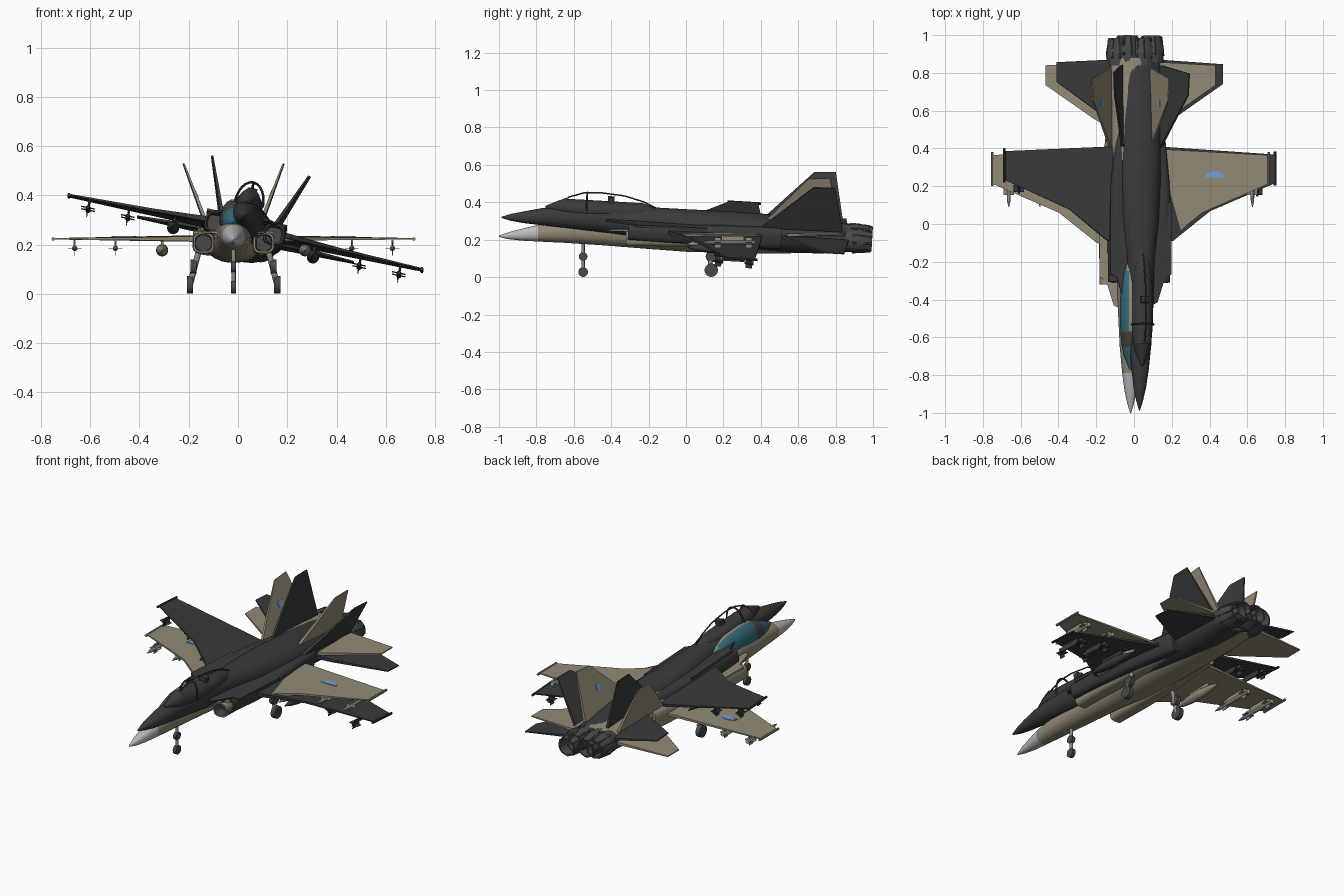
import bpy, bmesh, math
from mathutils import Vector, Matrix

if "Cube" in bpy.data.objects:
    bpy.data.objects.remove(bpy.data.objects["Cube"])


def material(name, rgb):
    m = bpy.data.materials.new(name)
    m.diffuse_color = (*rgb, 1)
    m.use_nodes = True
    m.node_tree.nodes["Principled BSDF"].inputs["Base Color"].default_value = m.diffuse_color
    return m


TAN = material("tan_paint", (0.29, 0.255, 0.18))
DARK = material("charcoal_paint", (0.043, 0.043, 0.043))
PALE = material("pale_grey", (0.5, 0.5, 0.49))
GLASS = material("teal_glass", (0.035, 0.15, 0.2))
BLUE = material("sky_blue", (0.16, 0.36, 0.72))
METAL = material("engine_grey", (0.065, 0.065, 0.065))
frame = Matrix()  # placement of the aircraft being built


def finish(name, bm, mats, rule=None, smooth=True):
    bmesh.ops.recalc_face_normals(bm, faces=bm.faces)
    if rule:
        for f in bm.faces:
            f.material_index = rule(f.calc_center_median())
    me = bpy.data.meshes.new(name)
    bm.to_mesh(me)
    bm.free()
    for m in mats:
        me.materials.append(m)
    ob = bpy.data.objects.new(name, me)
    bpy.context.collection.objects.link(ob)
    ob.matrix_world = frame
    if smooth:
        bpy.ops.object.select_all(action='DESELECT')
        ob.select_set(True)
        bpy.context.view_layer.objects.active = ob
        bpy.ops.object.shade_smooth_by_angle(angle=math.radians(35))
    return ob


def loft(name, rings, mats, n=20, power=1.0, rule=None, smooth=True):
    """Skin rings of (y, centre x, centre z, radius x, radius z)."""
    bm = bmesh.new()
    shape = lambda v: math.copysign(abs(v) ** power, v)
    loops = []
    for y, cx, cz, rx, rz in rings:
        loops.append([bm.verts.new((cx + rx * shape(math.cos(2 * math.pi * (i + .5) / n)), y,
                                    cz + rz * shape(math.sin(2 * math.pi * (i + .5) / n)))) for i in range(n)])
    for a, b in zip(loops, loops[1:]):
        for i in range(n):
            j = (i + 1) % n
            bm.faces.new((a[i], a[j], b[j], b[i]))
    bm.faces.new(loops[0])
    bm.faces.new(loops[-1][::-1])
    return finish(name, bm, mats, rule, smooth)


def slab(name, pts, normal, half, mat):
    """Tapered plate: outline points with a half thickness for each."""
    bm = bmesh.new()
    nrm = Vector(normal).normalized()
    top = [bm.verts.new(Vector(p) + nrm * t) for p, t in zip(pts, half)]
    bot = [bm.verts.new(Vector(p) - nrm * t) for p, t in zip(pts, half)]
    bm.faces.new(top)
    bm.faces.new(bot[::-1])
    for i in range(len(pts)):
        j = (i + 1) % len(pts)
        bm.faces.new((top[i], bot[i], bot[j], top[j]))
    return finish(name, bm, [mat], smooth=False)


def box(name, centre, size, mat):
    bm = bmesh.new()
    bmesh.ops.create_cube(bm, size=1)
    bmesh.ops.scale(bm, vec=size, verts=bm.verts)
    bmesh.ops.translate(bm, vec=centre, verts=bm.verts)
    return finish(name, bm, [mat], smooth=False)


def rod(name, a, b, r, mat, n=12):
    a, b = Vector(a), Vector(b)
    bm = bmesh.new()
    bmesh.ops.create_cone(bm, cap_ends=True, segments=n, radius1=r, radius2=r, depth=(b - a).length)
    q = Vector((0, 0, 1)).rotation_difference(b - a).to_matrix().to_4x4()
    bmesh.ops.transform(bm, matrix=Matrix.Translation((a + b) / 2) @ q, verts=bm.verts)
    return finish(name, bm, [mat])


BODY = [(-1, .003, .215, .222), (-.95, .018, .203, .24), (-.88, .033, .195, .258), (-.79, .045, .19, .28),
        (-.65, .058, .183, .30), (-.45, .068, .17, .315), (-.2, .075, .15, .32), (0, .10, .135, .32),
        (.25, .115, .128, .322), (.45, .115, .126, .318), (.7, .12, .128, .305), (.88, .122, .15, .285)]
CANOPY = [(-.77, .005, .005), (-.7, .035, .038), (-.65, .047, .06), (-.57, .055, .088), (-.48, .058, .095),
          (-.35, .056, .085), (-.25, .045, .06), (-.17, .03, .025)]


def missile(side, x, paint, complete):
    z = .185
    if complete:
        loft("missile", [(y, side * x, z, r, r) for y, r in
                         ((.09, .002), (.12, .009), (.15, .011), (.37, .011))], [PALE], n=10)
    for y in (.17, .335):
        if not complete:
            loft("missile_stub", [(y - .025, side * x, z, .006, .006), (y + .025, side * x, z, .011, .011)],
                 [paint], n=8)
        box("missile_fin_flat", (side * x, y, z), (.056, .035, .003), paint)
        box("missile_fin_upright", (side * x, y, z), (.003, .035, .056), paint)
    box("missile_pylon", (side * x, .25, .205), (.008, .12, .03), paint)


def aircraft(paint, nose_paint, closed):
    # fuselage with nose cone
    loft("fuselage", [(y, 0, (lo + hi) / 2, w, (hi - lo) / 2) for y, w, lo, hi in BODY], [paint, nose_paint],
         n=24, power=.9, rule=lambda c: int(c.y < -.79))
    # cockpit
    if closed:
        def glazing(c):
            if -.65 < c.y < -.57:
                return 2
            return 1 if c.y > -.57 and abs(c.x) < .012 else 0
        loft("canopy", [(y, 0, .29, w, h) for y, w, h in CANOPY], [GLASS, paint, METAL], n=20, rule=glazing)
    else:
        loft("windscreen", [(y, 0, .29, w, h) for y, w, h in CANOPY[:3]], [paint])
        loft("cockpit_sill", [(y, 0, .29, w, min(h, .05)) for y, w, h in CANOPY[2:]], [paint])
        for (y1, w1, h1), (y2, w2, h2) in zip(CANOPY[2:], CANOPY[3:]):
            rod("canopy_rail", (0, y1, .29 + h1), (0, y2, .29 + h2), .004, paint, 8)
        arch = [(.058 * math.cos(k * math.pi / 12), -.55, .29 + .092 * math.sin(k * math.pi / 12))
                for k in range(13)]
        for a, b in zip(arch, arch[1:]):
            rod("canopy_bow", a, b, .005, paint, 8)
        box("seat", (0, -.42, .335), (.04, .035, .06), paint)

    for s in (-1, 1):
        # hollow air intake blending back into the wing root
        loft("intake", [(-.25, s * .122, .207, .03, .03), (-.32, s * .122, .207, .034, .034),
                        (-.32, s * .122, .207, .042, .041), (-.1, s * .122, .21, .046, .046),
                        (.2, s * .115, .215, .045, .055), (.5, s * .09, .215, .04, .06)],
             [paint, METAL], n=16, power=.6, rule=lambda c: int(c.y < -.24 and c.y > -.3 and abs(c.z - .207) < .034))
        # leading edge extension, wing and tip rail
        slab("wing_extension", [(s * x, y, .25) for x, y in
                                ((.05, -.45), (.09, -.43), (.13, -.3), (.165, -.28), (.165, .1), (.05, .1))],
             (0, 0, 1), (.008, .004, .005, .006, .01, .012), paint)
        wing = [(.06, -.13, .014), (.18, -.10, .01), (.38, .06, .006), (.725, .21, .003), (.725, .365, .003),
                (.09, .40, .008), (.06, .25, .016)]
        slab("wing", [(s * x, y, .224) for x, y, t in wing], (0, 0, 1), [t for _, _, t in wing], paint)
        rod("wing_tip_rail", (s * .732, .2, .223), (s * .732, .38, .223), .007, paint, 8)
        # tailplane
        slab("tailplane", [(s * x, y, .225) for x, y in
                           ((.09, .48), (.13, .52), (.2, .56), (.45, .735), (.45, .84), (.1, .86))],
             (0, 0, 1), (.012, .01, .008, .003, .003, .008), paint)
        # outward leaning tail fin
        lean = Vector((s * .25, 0, -.095)).normalized()
        slab("tail_fin", [(s * .103, .39, .27), (s * .2, .655, .525), (s * .205, .77, .53), (s * .11, .825, .275)],
             lean, (.008, .003, .003, .008), paint)
        # engine nozzle with raised petals
        loft("engine_nozzle", [(y, s * .065, .22, r, r) for y, r in
                               ((.84, .062), (.91, .066), (.985, .053), (.985, .045), (.9, .036))],
             [METAL], n=18, smooth=False)
        for k in range(9):
            a = k * math.tau / 9
            c, d = math.cos(a), math.sin(a)
            rod("nozzle_petal", (s * .065 + .063 * c, .88, .22 + .063 * d),
                (s * .065 + .052 * c, .98, .22 + .052 * d), .007, METAL, 6)
        # drop tank on a pylon
        loft("drop_tank", [(y, s * .29, .177, r, r) for y, r in
                           ((.0, .002), (.05, .016), (.11, .024), (.2, .025), (.28, .016), (.34, .002))],
             [paint], n=14)
        box("tank_pylon", (s * .29, .18, .21), (.01, .16, .03), paint)
        for x in (.48, .645):
            missile(s, x, paint, closed)

        if closed:
            # half round wing marking and small fin marking
            half = [(s * .445 + .05 * math.cos(k * math.pi / 10), .245 + .035 * math.sin(k * math.pi / 10), .2315)
                    for k in range(11)]
            slab("wing_marking", half, (0, 0, 1), [.003] * 11, BLUE)
            mark = [Vector((s * .103, 0, .27)) + Vector((s * .1, 0, .255)) * t - lean * .005 + Vector((0, y, 0))
                    for t, y in ((.46, .62), (.58, .62), (.58, .66), (.46, .66))]
            slab("fin_marking", mark, lean, [.003] * 4, BLUE)
            # main landing gear
            rod("main_gear_leg", (s * .14, .13, .18), (s * .176, .13, .04), .012, paint)
            rod("main_gear_knuckle", (s * .15, .135, .11), (s * .175, .135, .11), .03, METAL, 16)
            rod("main_wheel", (s * .164, .135, .037), (s * .19, .135, .037), .036, METAL, 20)
    if closed:
        # nose landing gear
        rod("nose_gear_leg", (0, -.55, .2), (0, -.55, .03), .009, paint)
        rod("nose_gear_lamp", (-.01, -.55, .11), (.01, -.55, .11), .023, METAL, 16)
        rod("nose_wheel", (-.01, -.55, .027), (.01, -.55, .027), .026, METAL, 20)


# level tan aircraft standing on its wheels
frame = Matrix.Translation((-.018, 0, 0))
aircraft(TAN, PALE, True)
# charcoal aircraft, banked and pitched up
frame = (Matrix.Translation((.03, .312, .247)) @ Matrix.Rotation(math.radians(-3.4), 4, 'X')
         @ Matrix.Rotation(math.radians(11.9), 4, 'Y') @ Matrix.Translation((0, -.3, -.223)))
aircraft(DARK, DARK, False)
